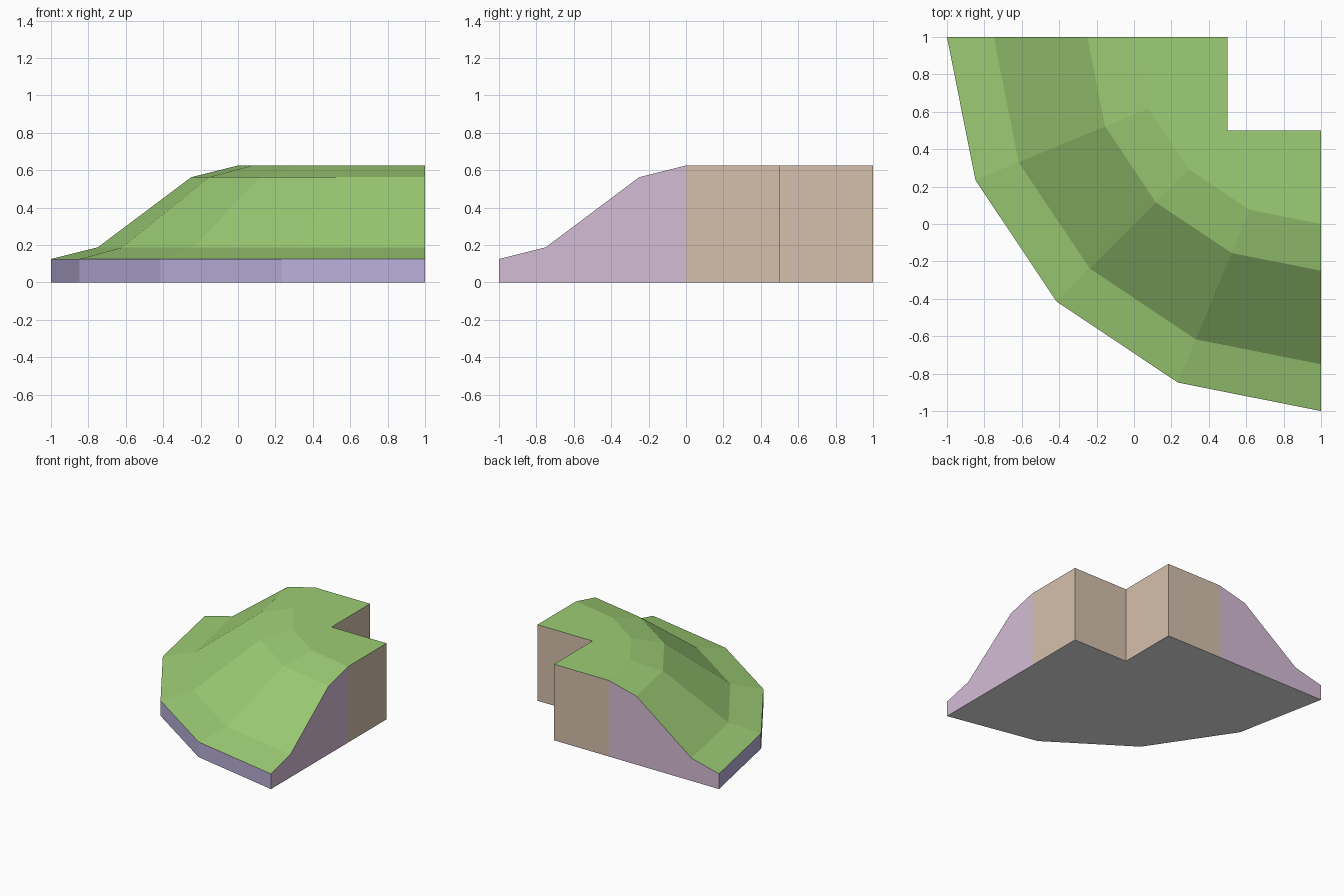
import bpy, bmesh
from math import sin, cos, radians

cube = bpy.data.objects.get("Cube")
if cube:
    bpy.data.objects.remove(cube, do_unlink=True)


def linear(v):
    v /= 255
    return v / 12.92 if v <= 0.04045 else ((v + 0.055) / 1.055) ** 2.4


def make_material(name, rgb):
    mat = bpy.data.materials.new(name)
    mat.use_nodes = True
    colour = tuple(linear(c) for c in rgb) + (1.0,)
    mat.diffuse_color = colour
    bsdf = next(n for n in mat.node_tree.nodes if n.type == 'BSDF_PRINCIPLED')
    bsdf.inputs["Base Color"].default_value = colour
    return mat


materials = [
    make_material("grass green", (157, 205, 117)),
    make_material("lavender rim", (187, 175, 218)),
    make_material("pink slope end", (213, 188, 213)),
    make_material("tan wall", (213, 192, 172)),
    make_material("pale base", (245, 245, 245)),
]
GRASS, RIM, SLOPE_END, WALL, BASE = range(len(materials))

# Slope profile as (radius, height), swept a quarter turn about one corner
PROFILE = [(2, 0), (2, 0.125), (1.75, 0.1875), (1.25, 0.5625), (1, 0.625)]
TOP = PROFILE[-1][1]
SEGMENTS = 4

bm = bmesh.new()


def face(verts, material):
    bm.faces.new(verts).material_index = material


def ring(radius, z):
    angles = [radians(90 * i / SEGMENTS) for i in range(SEGMENTS + 1)]
    return [bm.verts.new((1 - radius * cos(a), 1 - radius * sin(a), z)) for a in angles]


rings = [ring(r, z) for r, z in PROFILE]

# Lavender rim, then the grass slope
for level, (low, high) in enumerate(zip(rings, rings[1:])):
    for i in range(SEGMENTS):
        face([low[i], low[i + 1], high[i + 1], high[i]], GRASS if level else RIM)

# Notched inner corner: start at the back edge, finish at the left edge
notch = [(0, 1), (0.5, 1), (0.5, 0.5), (1, 0.5), (1, 0)]
floor = [bm.verts.new((x, y, 0)) for x, y in notch]
roof = [rings[-1][0]] + [bm.verts.new((x, y, TOP)) for x, y in notch[1:-1]] + [rings[-1][-1]]

# Tan walls around the notch
for i in range(len(notch) - 1):
    face([floor[i], floor[i + 1], roof[i + 1], roof[i]], WALL)

# Pink cross-sections at both ends of the slope
for end in (0, -1):
    face([r[end] for r in rings] + [floor[end]], SLOPE_END)

# Flat grass top and base
face(rings[-1] + roof[-2:0:-1], GRASS)
face(rings[0] + floor[::-1], BASE)

bmesh.ops.recalc_face_normals(bm, faces=bm.faces[:])
mesh = bpy.data.meshes.new("curved_grass_bank")
bm.to_mesh(mesh)
bm.free()
for mat in materials:
    mesh.materials.append(mat)
bank = bpy.data.objects.new("curved_grass_bank", mesh)
bpy.context.collection.objects.link(bank)
